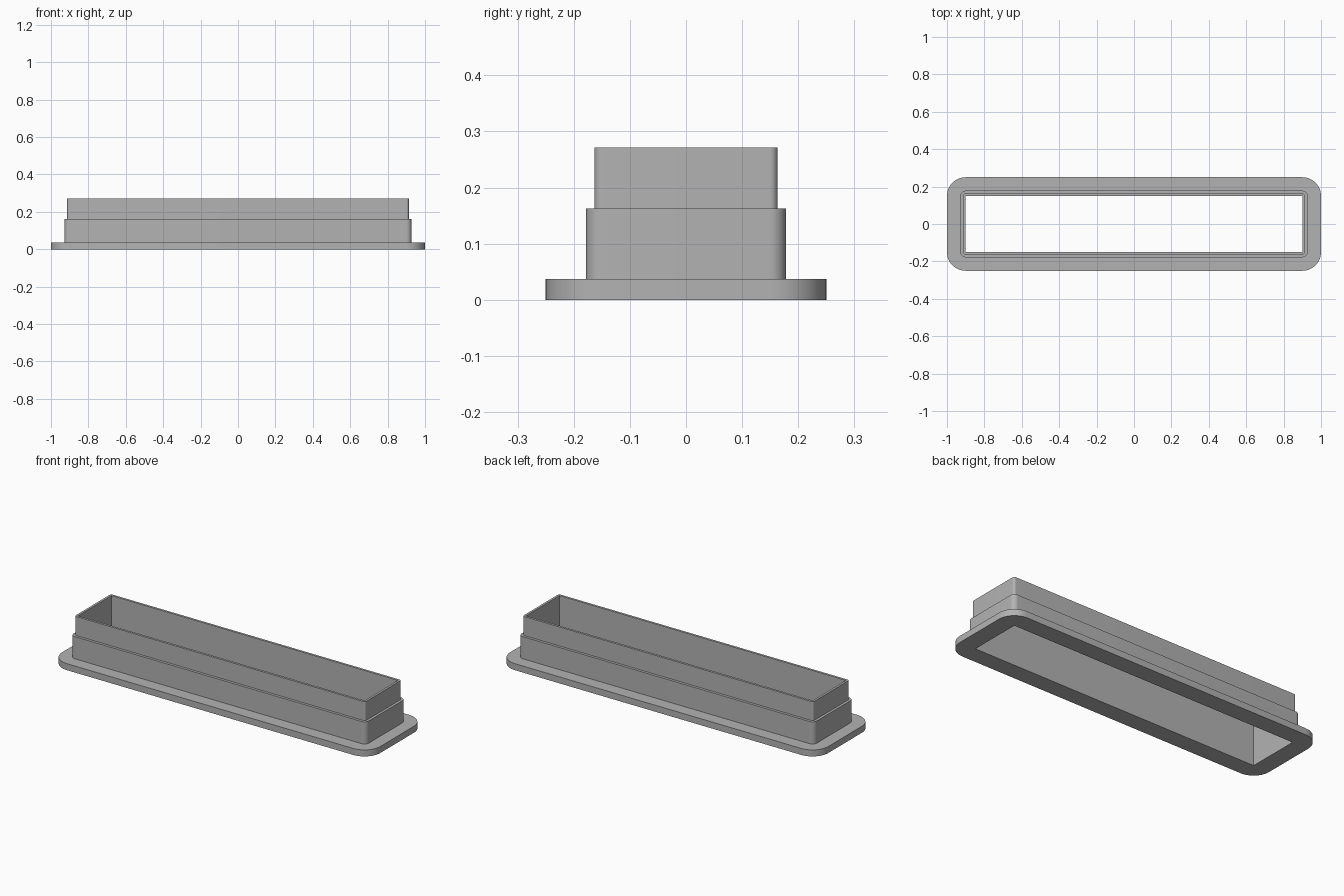
import bpy, bmesh, math

cube = bpy.data.objects.get("Cube")
if cube:
    bpy.data.objects.remove(cube, do_unlink=True)

SEGMENTS = 12  # steps per rounded corner

grey = bpy.data.materials.new("plain_grey")
grey.use_nodes = True
colour = (0.45, 0.45, 0.45, 1)
grey.diffuse_color = colour
grey.node_tree.nodes["Principled BSDF"].inputs["Base Color"].default_value = colour


def outline(bm, half_x, half_y, radius, z):
    """Rounded rectangle as a ring of vertices, counter-clockwise."""
    ring = []
    for corner, (sx, sy) in enumerate([(1, 1), (-1, 1), (-1, -1), (1, -1)]):
        for i in range(SEGMENTS + 1):
            a = (corner + i / SEGMENTS) * math.pi / 2
            ring.append(bm.verts.new((sx * (half_x - radius) + radius * math.cos(a),
                                      sy * (half_y - radius) + radius * math.sin(a), z)))
    return ring


# Footprints: half length, half width, corner radius
flange = (1.0, 0.25, 0.1)
body = (0.928, 0.178, 0.028)
rim = (0.913, 0.163, 0.013)
opening = (0.9, 0.15, 0.0)
flange_top, body_top, rim_top = 0.037, 0.163, 0.271

# Stepped section, from the underside up the outside and down the through-opening
section = [(opening, 0), (flange, 0), (flange, flange_top), (body, flange_top),
           (body, body_top), (rim, body_top), (rim, rim_top), (opening, rim_top)]

bm = bmesh.new()
rings = [outline(bm, *shape, z) for shape, z in section]
for k, lower in enumerate(rings):
    upper = rings[(k + 1) % len(rings)]
    for i in range(len(lower)):
        j = (i + 1) % len(lower)
        bm.faces.new((lower[i], lower[j], upper[j], upper[i]))

# Collapse the square corners of the opening
bmesh.ops.remove_doubles(bm, verts=bm.verts, dist=1e-5)
bmesh.ops.recalc_face_normals(bm, faces=bm.faces)

mesh = bpy.data.meshes.new("stepped_collar")
bm.to_mesh(mesh)
bm.free()
mesh.materials.append(grey)
collar = bpy.data.objects.new("stepped_collar", mesh)
bpy.context.collection.objects.link(collar)

# Smooth rounded corners, sharp steps
bpy.ops.object.select_all(action="DESELECT")
collar.select_set(True)
bpy.context.view_layer.objects.active = collar
bpy.ops.object.shade_smooth_by_angle(angle=math.radians(30))
